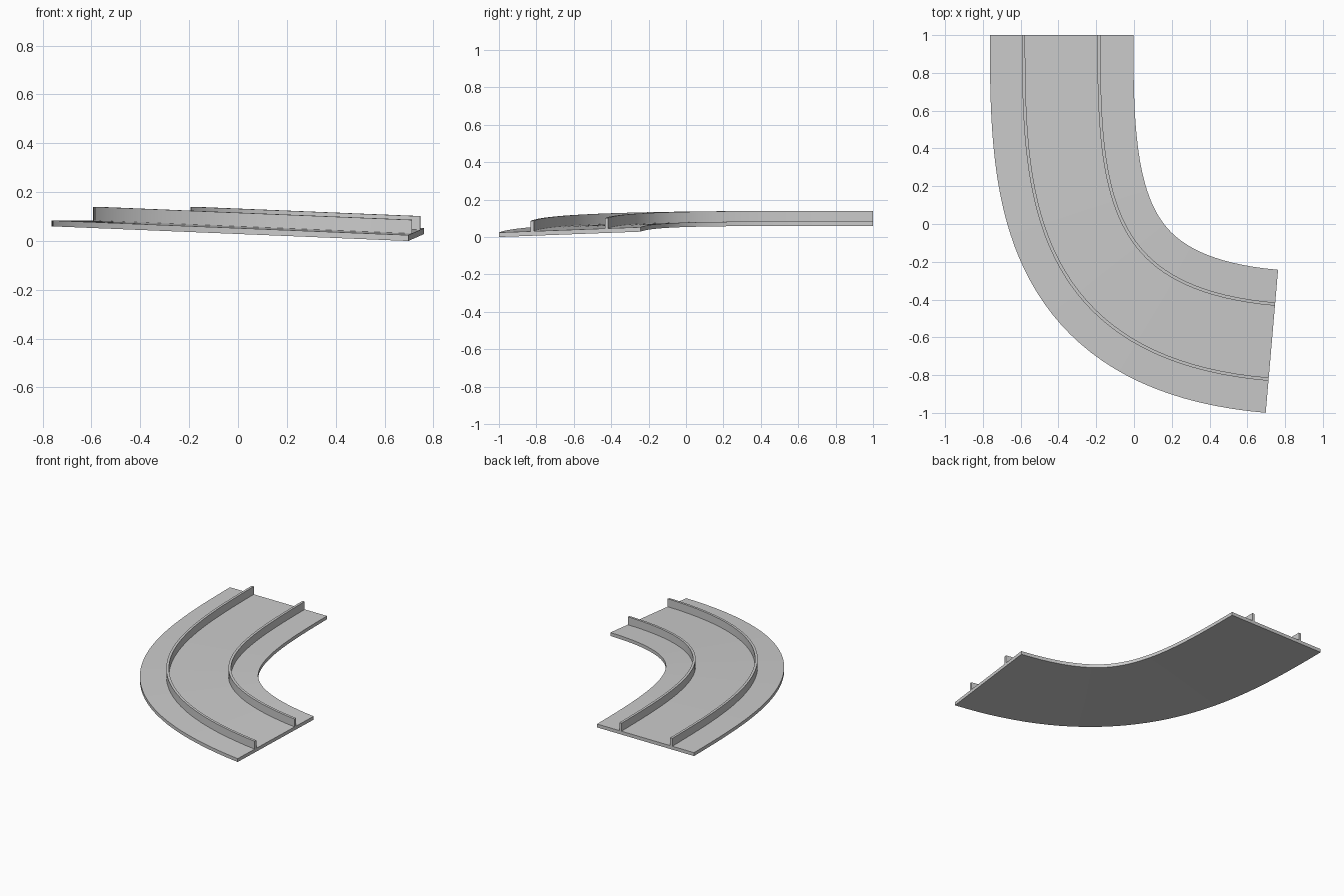
import bpy, bmesh, math
from mathutils import Vector

if "Cube" in bpy.data.objects:
    bpy.data.objects.remove(bpy.data.objects["Cube"])

# Centre line of the bend: one cubic Bezier in plan
END_DIR = Vector((0.996, -0.086))
P0 = Vector((-0.383, 1.0))
P3 = Vector((0.730, -0.621))
P1 = P0 + Vector((0, -0.805))
P2 = P3 - END_DIR * 1.10
SLOPE = 0.0411          # drop in z per unit travelled in x
STEPS = 40


def frame(t):
    """Point on the centre line and the unit normal towards the inside."""
    s = 1 - t
    p = P0 * s**3 + P1 * (3 * s * s * t) + P2 * (3 * s * t * t) + P3 * t**3
    d = (P1 - P0) * s * s + (P2 - P1) * (2 * s * t) + (P3 - P2) * t * t
    d.normalize()
    return p, Vector((-d.y, d.x))


def sweep(name, u0, u1, z0, z1):
    """Sweep a rectangle (offset u0..u1, height z0..z1) along the bend."""
    bm = bmesh.new()
    rings = []
    for i in range(STEPS + 1):
        p, n = frame(i / STEPS)
        ring = []
        for u, z in ((u0, z0), (u1, z0), (u1, z1), (u0, z1)):
            q = p + n * u
            drop = SLOPE * (q.x - (P0.x + u))
            ring.append(bm.verts.new((q.x, q.y, z - drop)))
        rings.append(ring)
    for a, b in zip(rings, rings[1:]):
        for j in range(4):
            k = (j + 1) % 4
            bm.faces.new((a[j], a[k], b[k], b[j]))
    bm.faces.new(rings[0])
    bm.faces.new(rings[-1])
    bmesh.ops.recalc_face_normals(bm, faces=bm.faces)
    me = bpy.data.meshes.new(name)
    bm.to_mesh(me)
    bm.free()
    ob = bpy.data.objects.new(name, me)
    bpy.context.collection.objects.link(ob)
    bpy.ops.object.select_all(action='DESELECT')
    ob.select_set(True)
    bpy.context.view_layer.objects.active = ob
    bpy.ops.object.shade_smooth_by_angle(angle=math.radians(30))


# Flat bed, then the two upright rails
sweep("track_bed", -0.38, 0.38, 0.06, 0.084)
sweep("outer_rail", -0.21, -0.193, 0.082, 0.14)
sweep("inner_rail", 0.189, 0.206, 0.082, 0.14)
